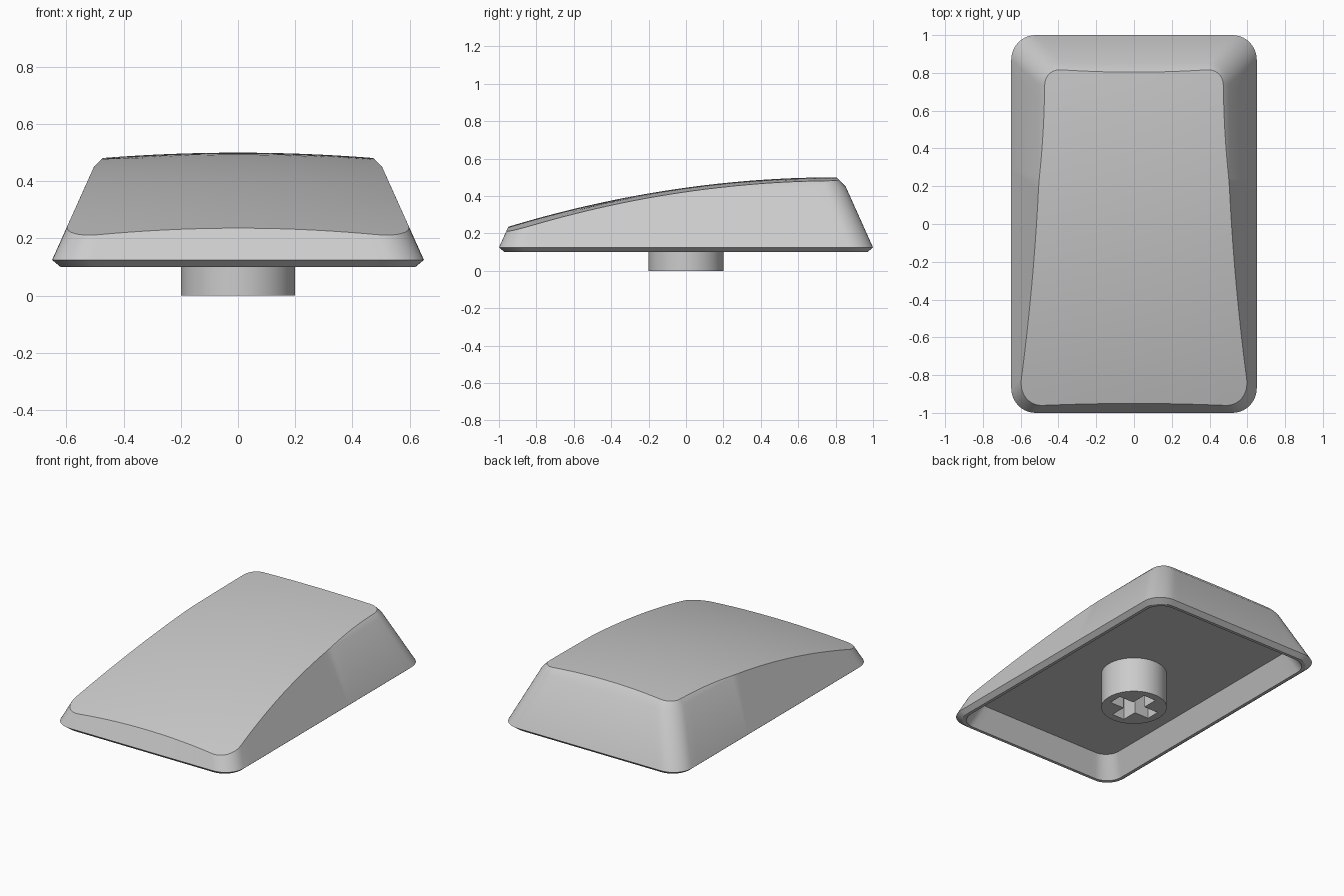
import bpy, bmesh
from math import sin, cos, pi
from mathutils import Vector

if "Cube" in bpy.data.objects:
    bpy.data.objects.remove(bpy.data.objects["Cube"], do_unlink=True)

grey = bpy.data.materials.new("plain_grey")
grey.use_nodes = True
grey.diffuse_color = (0.6, 0.6, 0.6, 1)
grey.node_tree.nodes["Principled BSDF"].inputs["Base Color"].default_value = (0.6, 0.6, 0.6, 1)

LIP, SHOULDER = 0.125, 0.45


def finish(bm, name):
    mesh = bpy.data.meshes.new(name)
    bm.to_mesh(mesh)
    bm.free()
    obj = bpy.data.objects.new(name, mesh)
    bpy.context.collection.objects.link(obj)
    mesh.materials.append(grey)
    return obj


def smooth(obj):
    bpy.ops.object.select_all(action="DESELECT")
    obj.select_set(True)
    bpy.context.view_layer.objects.active = obj
    bpy.ops.object.shade_smooth_by_angle(angle=pi / 6)


def outline(inset, r, arc=10, side=24):
    """Rounded rectangle, counter-clockwise, with evenly divided straight sides."""
    hx, hy = 0.65 - inset, 1 - inset
    corners = [(hx - r, hy - r), (r - hx, hy - r), (r - hx, r - hy), (hx - r, r - hy)]
    pts = []
    for k, (cx, cy) in enumerate(corners):
        for j in range(arc + 1):
            a = pi / 2 * (k + j / arc)
            pts.append(Vector((cx + r * cos(a), cy + r * sin(a))))
        nx, ny = corners[(k + 1) % 4]
        a = pi / 2 * (k + 1)
        end = Vector((nx + r * cos(a), ny + r * sin(a)))
        start = pts[-1].copy()
        pts += [start.lerp(end, j / side) for j in range(1, side)]
    return pts


def wall(z):
    """Outline of the tapered wall, with a chamfered shoulder, at height z."""
    t = (min(z, SHOULDER) - LIP) / (SHOULDER - LIP)
    over = max(0, z - SHOULDER)
    return outline(0.146 * t + over, 0.13 - 0.015 * t - over)


def crown(x, y):
    """Height of the domed top."""
    return 0.5 - (y - 0.8) ** 2 / 11.6 - x * x / 12


# Heights at which each line up the wall meets the domed top
count = len(wall(LIP))
low, high = [LIP] * count, [0.55] * count
levels = [LIP + 0.0005 * i for i in range(int((0.53 - LIP) / 0.0005))]
rim = [None] * count
for z in levels:
    for i, p in enumerate(wall(z)):
        if rim[i] is None and z >= crown(p.x, p.y):
            rim[i] = Vector((p.x, p.y, crown(p.x, p.y)))

# Cap shell: cavity, lip, wall, shoulder and domed top as stacked rings
bm = bmesh.new()
rings = []


def add_ring(points):
    rings.append([bm.verts.new(p) for p in points])


def flat_ring(points, z):
    add_ring([(p.x, p.y, z) for p in points])


flat_ring(outline(0.115, 0.10), 0.235)
flat_ring(outline(0.05, 0.11), 0.10)
flat_ring(outline(0.03, 0.12), 0.10)
flat_ring(wall(LIP), LIP)
shoulder = wall(SHOULDER)
add_ring([(s.x, s.y, SHOULDER) if t.z > SHOULDER else t for s, t in zip(shoulder, rim)])
add_ring(rim)
centre = Vector((0, -0.07))
steps = 14
for k in range(1, steps):
    pts = [centre.lerp(t.xy, 1 - k / steps) for t in rim]
    add_ring([(p.x, p.y, crown(p.x, p.y)) for p in pts])

bm.faces.new(rings[0])
for a, b in zip(rings, rings[1:]):
    for i in range(count):
        j = (i + 1) % count
        bm.faces.new((a[i], a[j], b[j], b[i]))
peak = bm.verts.new((centre.x, centre.y, crown(*centre)))
for i in range(count):
    bm.faces.new((rings[-1][i], rings[-1][(i + 1) % count], peak))
bmesh.ops.remove_doubles(bm, verts=bm.verts, dist=0.00005)
bmesh.ops.recalc_face_normals(bm, faces=bm.faces)
smooth(finish(bm, "cap_shell"))

# Round stem with a cross-shaped socket
bm = bmesh.new()
bmesh.ops.create_cone(bm, cap_ends=True, segments=64, radius1=0.2, radius2=0.2, depth=0.24)
bmesh.ops.translate(bm, verts=bm.verts, vec=(0, 0, 0.12))
stem = finish(bm, "stem")
for name, size in (("slot_across", (0.3, 0.09, 0.4)), ("slot_along", (0.09, 0.3, 0.4))):
    bm = bmesh.new()
    bmesh.ops.create_cube(bm, size=1)
    bmesh.ops.scale(bm, verts=bm.verts, vec=size)
    cutter = finish(bm, name)
    cutter.hide_render = True
    mod = stem.modifiers.new(name, "BOOLEAN")
    mod.operation, mod.solver, mod.object = "DIFFERENCE", "EXACT", cutter
    bpy.ops.object.select_all(action="DESELECT")
    bpy.context.view_layer.objects.active = stem
    stem.select_set(True)
    bpy.ops.object.modifier_apply(modifier=name)
    bpy.data.objects.remove(cutter, do_unlink=True)
smooth(stem)
